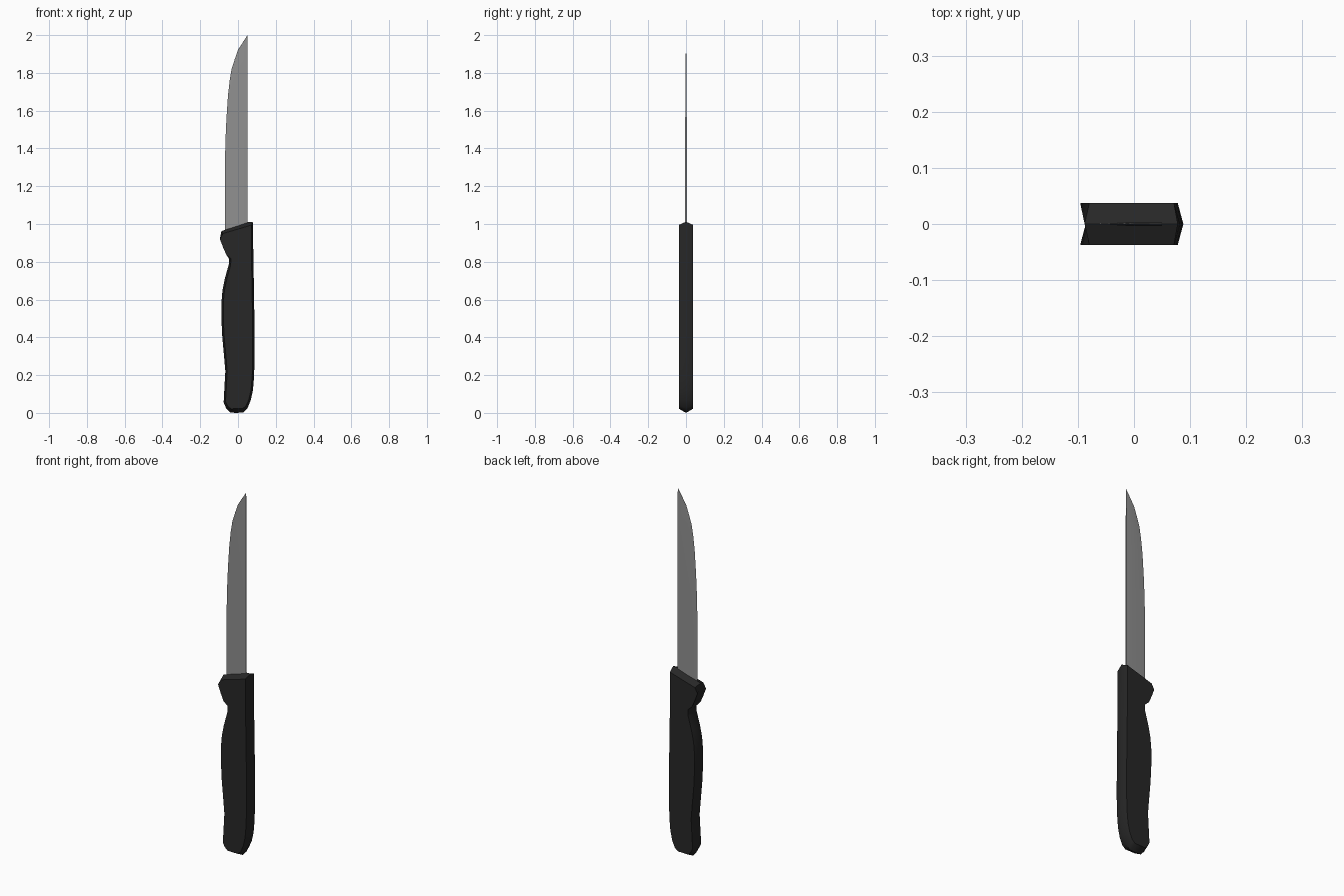
import bpy, bmesh
from mathutils import Vector

if "Cube" in bpy.data.objects:
    bpy.data.objects.remove(bpy.data.objects["Cube"])


def make_object(name, verts, faces, color, smooth_angle):
    mesh = bpy.data.meshes.new(name)
    mesh.from_pydata(verts, [], faces)
    bm = bmesh.new()
    bm.from_mesh(mesh)
    bmesh.ops.remove_doubles(bm, verts=bm.verts, dist=1e-5)
    bmesh.ops.recalc_face_normals(bm, faces=bm.faces)
    bm.to_mesh(mesh)
    bm.free()
    obj = bpy.data.objects.new(name, mesh)
    bpy.context.collection.objects.link(obj)
    mat = bpy.data.materials.new(name + "_material")
    mat.diffuse_color = (*color, 1)
    mat.use_nodes = True
    mat.node_tree.nodes["Principled BSDF"].inputs["Base Color"].default_value = mat.diffuse_color
    mesh.materials.append(mat)
    bpy.ops.object.select_all(action='DESELECT')
    obj.select_set(True)
    bpy.context.view_layer.objects.active = obj
    bpy.ops.object.shade_smooth_by_angle(angle=smooth_angle)
    return obj


# Handle: side outline (x, z), clockwise from the front top corner
outline = [Vector(p) for p in [
    (-0.088, 0.962), (-0.086, 0.925), (-0.070, 0.885), (-0.053, 0.845),
    (-0.047, 0.815), (-0.049, 0.785), (-0.070, 0.710), (-0.082, 0.650),
    (-0.088, 0.580), (-0.088, 0.500), (-0.083, 0.400), (-0.073, 0.290),
    (-0.067, 0.220), (-0.071, 0.150), (-0.076, 0.055), (-0.063, 0.025),
    (-0.042, 0.002), (-0.010, 0.000), (0.028, 0.002), (0.050, 0.025),
    (0.067, 0.065), (0.079, 0.120), (0.085, 0.190), (0.088, 0.300),
    (0.086, 0.550), (0.082, 0.800), (0.078, 1.012), (0.050, 1.010)]]
n = len(outline)
half = 0.037
inset = []
for i, p in enumerate(outline):
    d = (outline[(i + 1) % n] - p).normalized() + (p - outline[i - 1]).normalized()
    normal = Vector((d.y, -d.x)).normalized()
    inset.append(Vector((p.x + normal.x * -0.010, p.y - normal.y * 0.022))
                 if normal.dot(p - Vector((0, 0.5))) > 0 else
                 Vector((p.x + normal.x * 0.010, p.y + normal.y * 0.022)))

# Central rim is widest, the flat cheeks are slightly smaller
verts = [(p.x, -half, p.y) for p in inset]
verts += [(p.x, 0, p.y) for p in outline]
verts += [(p.x, half, p.y) for p in inset]
faces = [list(range(n)), list(range(2 * n, 3 * n))]
for ring in (0, n):
    for i in range(n):
        j = (i + 1) % n
        faces.append([ring + i, ring + j, ring + n + j, ring + n + i])
make_object("handle", verts, faces, (0.02, 0.02, 0.02), 0.7)

# Blade: cutting edge (x, z, half thickness), flat strip from x = 0 to the spine
edge = [(-0.069, 0.90, 0.004), (-0.069, 1.33, 0.004), (-0.066, 1.45, 0.004),
        (-0.061, 1.56, 0.004), (-0.053, 1.68, 0.0035), (-0.044, 1.76, 0.003),
        (-0.034, 1.82, 0.0025), (-0.018, 1.87, 0.002), (-0.001, 1.92, 0.001)]
spine = 0.05
verts, faces = [], []
for x, z, t in edge:
    verts += [(x, 0, z), (0, -t, z), (spine, -t, z), (spine, t, z), (0, t, z)]
for r in range(len(edge) - 1):
    for k in range(5):
        a, b = r * 5 + k, r * 5 + (k + 1) % 5
        faces.append([a, b, b + 5, a + 5])
# Pointed tip and closed tang end
tip = len(verts)
verts.append((spine, 0, 2.0))
last = tip - 5
faces += [[last + k, last + (k + 1) % 5, tip] for k in range(5)]
faces.append([0, 1, 2, 3, 4])
make_object("blade", verts, faces, (0.28, 0.28, 0.28), 0.5)
